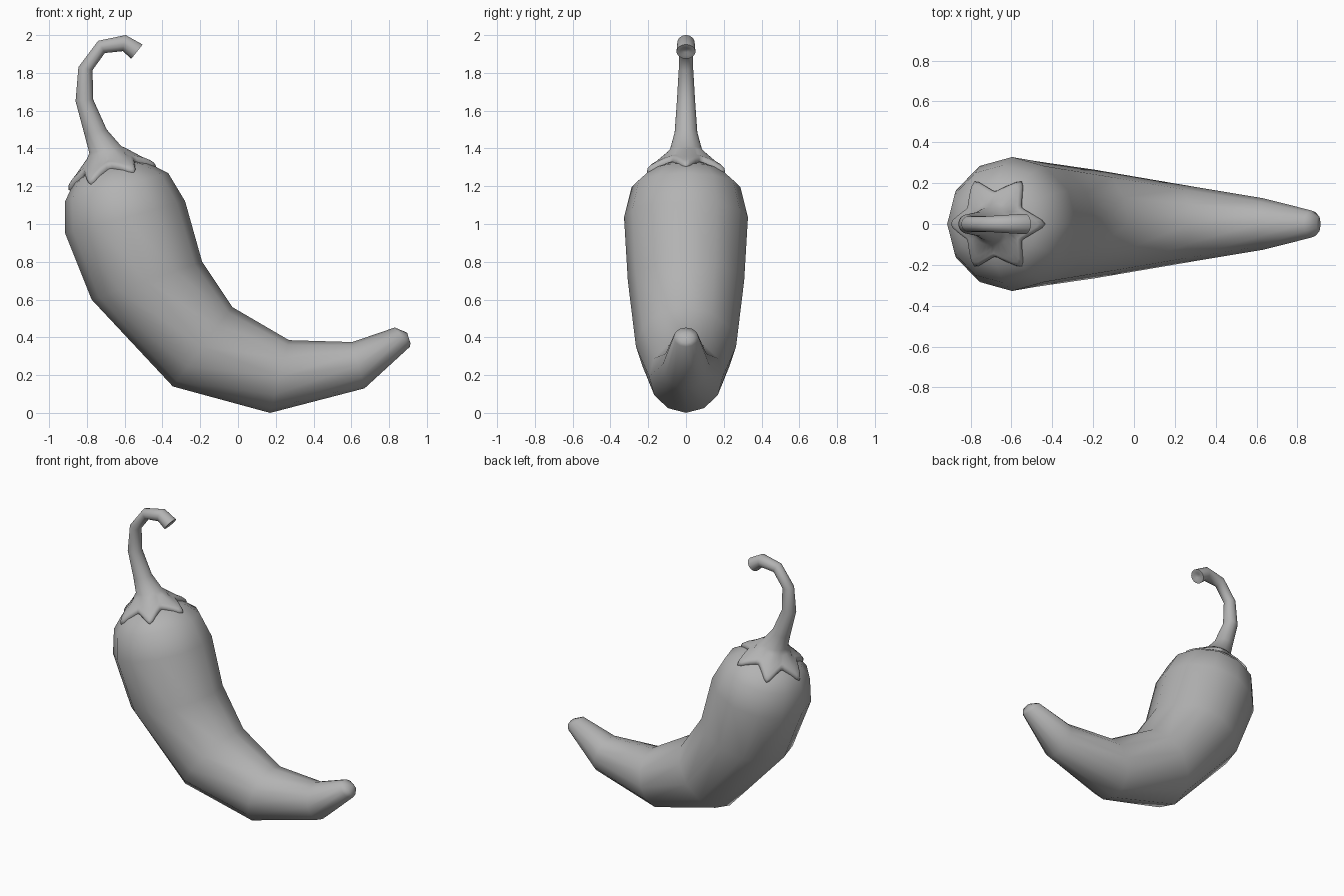
import bpy, bmesh, math
from mathutils import Vector

if "Cube" in bpy.data.objects:
    bpy.data.objects.remove(bpy.data.objects["Cube"])

grey = bpy.data.materials.new("mid_grey")
grey.diffuse_color = (0.45, 0.45, 0.45, 1)
grey.use_nodes = True
grey.node_tree.nodes["Principled BSDF"].inputs["Base Color"].default_value = grey.diffuse_color


def loft(name, rings, angle):
    """Skin a list of equal-length point rings and close both ends."""
    bm = bmesh.new()
    rows = [[bm.verts.new(p) for p in ring] for ring in rings]
    n = len(rows[0])
    for a, b in zip(rows, rows[1:]):
        for i in range(n):
            j = (i + 1) % n
            bm.faces.new((a[i], a[j], b[j], b[i]))
    bm.faces.new(rows[0])
    bm.faces.new(rows[-1])
    bmesh.ops.recalc_face_normals(bm, faces=bm.faces)
    me = bpy.data.meshes.new(name)
    bm.to_mesh(me)
    bm.free()
    me.materials.append(grey)
    ob = bpy.data.objects.new(name, me)
    bpy.context.collection.objects.link(ob)
    bpy.ops.object.select_all(action='DESELECT')
    ob.select_set(True)
    bpy.context.view_layer.objects.active = ob
    bpy.ops.object.shade_smooth_by_angle(angle=math.radians(angle))
    return ob


def section(x0, z0, x1, z1, hy, ts):
    """Elliptical ring spanning two profile points, hy = half depth in y."""
    a, b = Vector((x0, 0, z0)), Vector((x1, 0, z1))
    mid, half = (a + b) / 2, (b - a) / 2
    return [mid + half * math.cos(t) + Vector((0, hy * math.sin(t), 0)) for t in ts]


# Crown frame: tilted plane through the calyx tips
C = Vector((-0.67, 0, 1.26))
N = Vector((-0.26, 0, 0.965)).normalized()
U = Vector((N.z, 0, -N.x))


def crown(r, h, t):
    return C + U * r * math.cos(t) + Vector((0, r * math.sin(t), 0)) + N * h


# Pepper body: outer and inner profile points, half depth
twelve = [2 * math.pi * i / 12 for i in range(12)]
body = [[crown(r, h, t) for t in twelve] for r, h in ((0.09, 0.06), (0.205, 0.01))]
for s in ((-0.915, 1.12, -0.37, 1.27, 0.288),
          (-0.915, 0.95, -0.28, 1.12, 0.328),
          (-0.775, 0.60, -0.19, 0.80, 0.308),
          (-0.345, 0.14, -0.03, 0.56, 0.265),
          (0.17, 0.0, 0.27, 0.385, 0.195),
          (0.67, 0.13, 0.605, 0.375, 0.125),
          (0.91, 0.35, 0.83, 0.452, 0.066),
          (0.913, 0.37, 0.895, 0.425, 0.04)):
    body.append(section(*s, twelve))
loft("pepper_body", body, 80)

# Calyx: six-pointed leafy star draped over the crown, flowing into the stem
angles = [math.radians(60 * k + d) for k in range(6) for d in (0, 5, 15, 25, 30, 35, 45, 55)]
radii = [0.24, 0.227, 0.19, 0.166, 0.16, 0.166, 0.19, 0.227] * 6


def star(f, dh):
    return [crown(r * f, 0.105 - 1.9 * (r * f) ** 2 + dh, t) for t, r in zip(angles, radii)]


top = [star(0.4, -0.02), star(0.97, -0.025), star(1.0, -0.012),
       star(0.98, 0.003), star(0.9, 0.008), star(0.75, 0.008)]

# Hooked stem with a shallow hollow in its cut end
for s in ((-0.80, 1.345, -0.59, 1.40, 0.105),
          (-0.787, 1.375, -0.618, 1.412, 0.085),
          (-0.812, 1.47, -0.695, 1.50, 0.06),
          (-0.86, 1.65, -0.767, 1.66, 0.048),
          (-0.845, 1.83, -0.77, 1.815, 0.038),
          (-0.74, 1.97, -0.705, 1.905, 0.038),
          (-0.595, 2.0, -0.61, 1.915, 0.046),
          (-0.505, 1.95, -0.565, 1.875, 0.05),
          (-0.52, 1.932, -0.552, 1.892, 0.03),
          (-0.535, 1.926, -0.548, 1.909, 0.013)):
    top.append(section(*s, angles))
loft("calyx_and_stem", top, 60)
